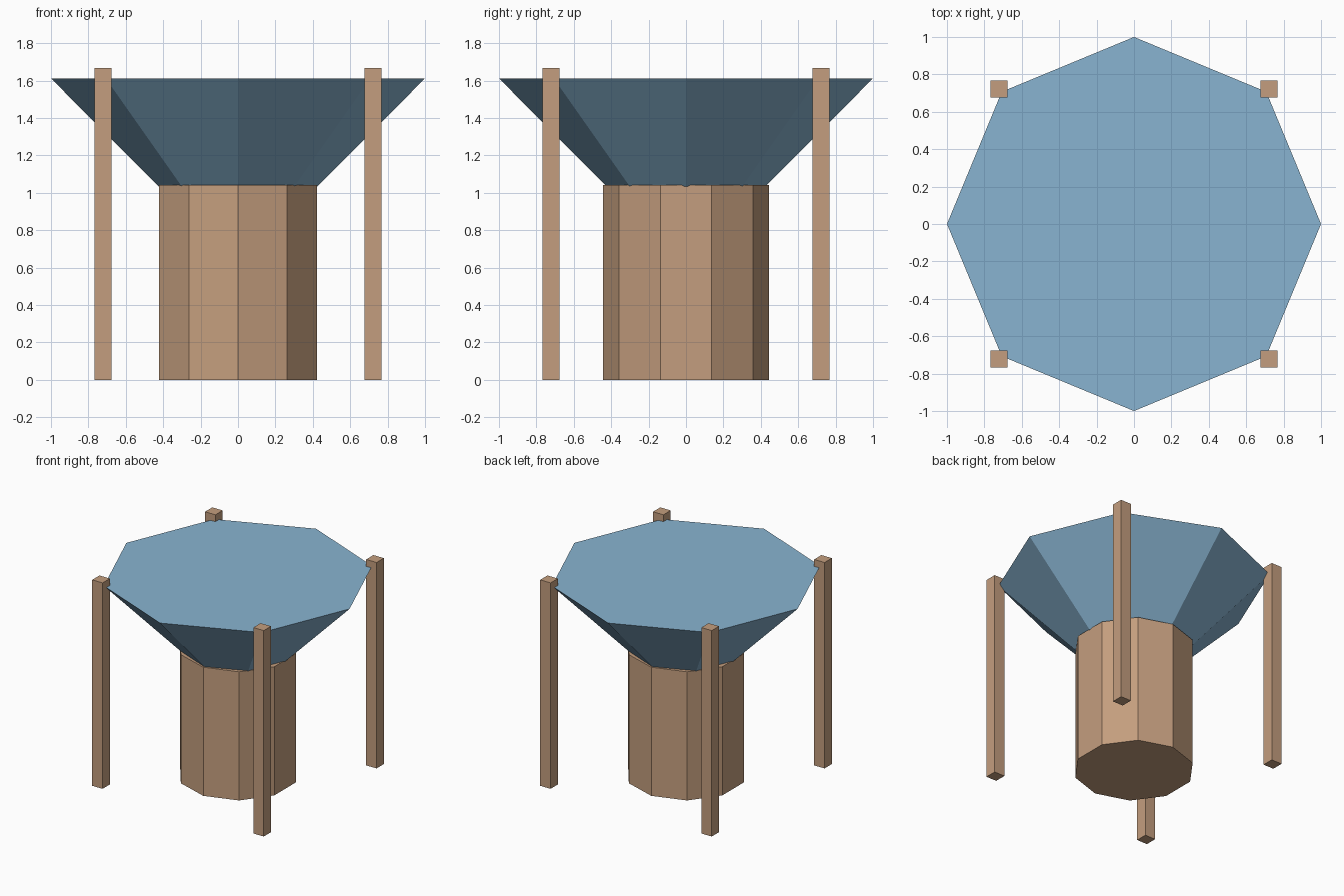
import bpy, bmesh, math

if "Cube" in bpy.data.objects:
    bpy.data.objects.remove(bpy.data.objects["Cube"])


def material(name, rgb):
    # rgb given as display values 0-255, stored as linear
    lin = [((c / 255 + 0.055) / 1.055) ** 2.4 for c in rgb]
    m = bpy.data.materials.new(name)
    m.diffuse_color = (*lin, 1)
    m.use_nodes = True
    m.node_tree.nodes["Principled BSDF"].inputs["Base Color"].default_value = m.diffuse_color
    return m


def frustum(name, sides, start, rings, mat, at=(0, 0)):
    """Capped flat-sided solid; rings are (radius, z) from bottom to top."""
    bm = bmesh.new()
    loops = []
    for r, z in rings:
        angles = [start + 2 * math.pi * i / sides for i in range(sides)]
        loops.append([bm.verts.new((r * math.cos(a), r * math.sin(a), z)) for a in angles])
    bm.faces.new(loops[0][::-1])
    bm.faces.new(loops[-1])
    for lo, hi in zip(loops, loops[1:]):
        for i in range(sides):
            j = (i + 1) % sides
            bm.faces.new((lo[i], lo[j], hi[j], hi[i]))
    mesh = bpy.data.meshes.new(name)
    bm.to_mesh(mesh)
    bm.free()
    mesh.materials.append(mat)
    obj = bpy.data.objects.new(name, mesh)
    obj.location = (*at, 0)
    bpy.context.collection.objects.link(obj)
    return obj


wood = material("tan wood", (196, 158, 126))
blue = material("slate blue", (137, 180, 209))

# Ten-sided central pedestal
frustum("pedestal", 10, math.pi / 2, [(0.444, 0), (0.444, 1.042)], wood)

# Eight-sided flared basin with a flat top
frustum("basin", 8, 0, [(0.425, 1.034), (1.0, 1.612)], blue)

# Four square corner posts
for sx, side in ((-1, "left"), (1, "right")):
    for sy, end in ((-1, "front"), (1, "back")):
        half = 0.0465
        frustum(f"{end}_{side}_post", 4, math.pi / 4,
                [(half * math.sqrt(2), 0), (half * math.sqrt(2), 1.668)],
                wood, (sx * 0.722, sy * 0.722))
